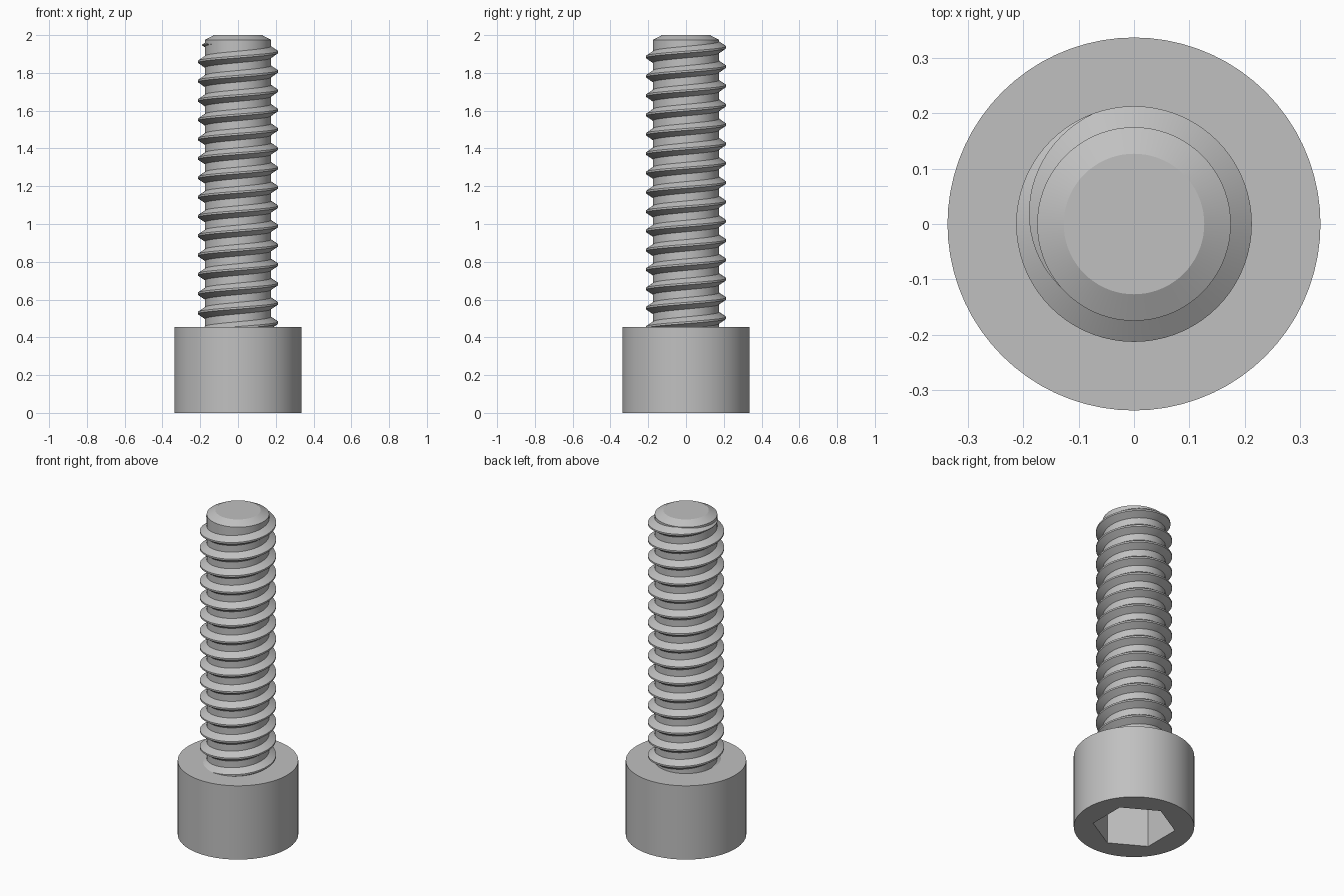
import bpy, bmesh
from math import cos, sin, pi, radians

if "Cube" in bpy.data.objects:
    bpy.data.objects.remove(bpy.data.objects["Cube"])

SIDES = 72
HEAD_R, HEAD_H = 0.337, 0.455
ROOT_R, CREST_R = 0.175, 0.213
PITCH = 0.1023

steel = bpy.data.materials.new("steel_grey")
steel.use_nodes = True
grey = (0.53, 0.53, 0.53, 1)
steel.diffuse_color = grey
steel.node_tree.nodes["Principled BSDF"].inputs["Base Color"].default_value = grey


def finish(name, bm):
    """Turn a bmesh into a smooth-shaded object with sharp edges kept."""
    bmesh.ops.recalc_face_normals(bm, faces=bm.faces)
    mesh = bpy.data.meshes.new(name)
    bm.to_mesh(mesh)
    bm.free()
    mesh.materials.append(steel)
    obj = bpy.data.objects.new(name, mesh)
    bpy.context.collection.objects.link(obj)
    bpy.ops.object.select_all(action='DESELECT')
    obj.select_set(True)
    bpy.context.view_layer.objects.active = obj
    bpy.ops.object.shade_smooth_by_angle(angle=radians(25))
    return obj


def bridge(bm, rows, closed):
    """Join neighbouring rows of vertices with quads."""
    for a, b in zip(rows, rows[1:]):
        n = len(a)
        for i in range(n if closed else n - 1):
            j = (i + 1) % n
            bm.faces.new((a[i], a[j], b[j], b[i]))


def lathe(name, profile):
    """Loft (radius, z) rings; a radius may be a function of the angle."""
    bm = bmesh.new()
    rows = []
    for radius, z in profile:
        row = []
        for i in range(SIDES):
            a = 2 * pi * i / SIDES
            r = radius(a) if callable(radius) else radius
            row.append(bm.verts.new((r * cos(a), r * sin(a), z)))
        rows.append(row)
    bridge(bm, rows, True)
    bm.faces.new(rows[0])
    bm.faces.new(rows[-1])
    return finish(name, bm)


def hexagon(a):
    """Hexagon radius at an angle, with flats facing left and right."""
    off = (a + pi / 6) % (pi / 3) - pi / 6
    return 0.201 / cos(off)


# Head with hexagonal socket in its underside
lathe("socket_head", [(hexagon, 0.28), (hexagon, 0), (HEAD_R, 0), (HEAD_R, HEAD_H)])

# Shank core with chamfered tip
lathe("shank", [(ROOT_R, HEAD_H - 0.02), (ROOT_R, 1.975), (0.127, 2.0)])

# Right-handed helical thread, running out near the tip
bm = bmesh.new()
step = 360 // SIDES
rows = []
for deg in range(-14 * 360 - 180, 221, step):
    a = radians(deg)
    fade = max(0.02, min(1, (220 - deg) / 110))
    zc = 1.91 + PITCH * deg / 360 - 0.02 * (1 - fade)
    crest = ROOT_R + (CREST_R - ROOT_R) * fade
    section = [(ROOT_R - 0.002, -0.032), (crest, -0.005), (crest, 0.005), (ROOT_R - 0.002, 0.032)]
    rows.append([bm.verts.new((r * cos(a), r * sin(a), zc + dz * fade)) for r, dz in section])
bridge(bm, rows, False)
bm.faces.new(rows[0])
bm.faces.new(rows[-1])
finish("thread", bm)
